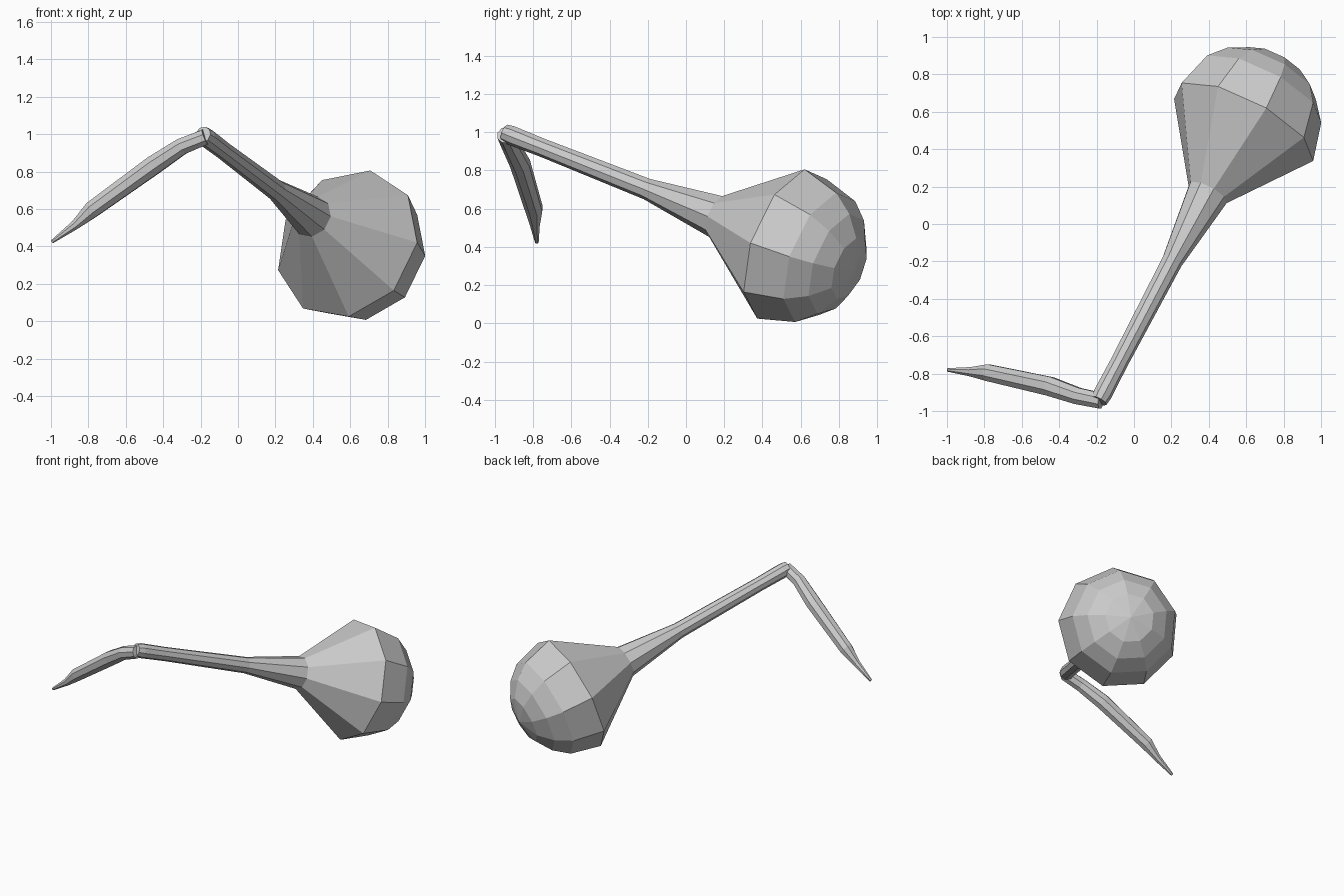
import bpy, bmesh, math
from mathutils import Vector

if "Cube" in bpy.data.objects:
    bpy.data.objects.remove(bpy.data.objects["Cube"])


def loft(name, stations, sides, ref):
    """Flat-faced tube through (centre, axis, radius) stations, closed at both ends."""
    bm = bmesh.new()
    rings = []
    for c, axis, r in stations:
        axis = axis.normalized()
        u = (ref - axis * ref.dot(axis)).normalized()
        v = axis.cross(u)
        ring = []
        for i in range(sides):
            a = 2 * math.pi * i / sides
            ring.append(bm.verts.new(c + r * (math.cos(a) * u + math.sin(a) * v)))
        rings.append(ring)
    for a, b in zip(rings, rings[1:]):
        for i in range(sides):
            j = (i + 1) % sides
            bm.faces.new((a[i], a[j], b[j], b[i]))
    bm.faces.new(rings[0][::-1])
    bm.faces.new(rings[-1])
    bmesh.ops.remove_doubles(bm, verts=bm.verts, dist=0.0005)
    bmesh.ops.recalc_face_normals(bm, faces=bm.faces)
    me = bpy.data.meshes.new(name)
    bm.to_mesh(me)
    bm.free()
    ob = bpy.data.objects.new(name, me)
    bpy.context.collection.objects.link(ob)
    return ob


# Bulb with its tapered neck and long handle, nine-sided along one axis
centre = Vector((0.585, 0.53, 0.414))
axis = Vector((0.438, 0.836, -0.33)).normalized()
R = 0.42
profile = [(-1.54, 0.049), (-0.873, 0.057), (-0.437, 0.115)]
profile += [(R * 1.01 * math.sin(math.radians(d)), R * math.cos(math.radians(d)))
            for d in (0, 30, 48, 66, 90)]
ref = Vector((0.135, 0.11, 0.396))
loft("bulb_and_handle", [(centre + axis * t, axis, r) for t, r in profile], 9, ref)

# Upper end of the handle
loft("handle_end", [(centre + axis * t, axis, r)
                    for t, r in ((-1.765, 0.046), (-1.72, 0.052), (-1.52, 0.049))], 9, ref)

# Bent, pointed arm
path = [((-0.175, -0.945, 0.985), 0.045), ((-0.30, -0.92, 0.935), 0.048),
        ((-0.45, -0.868, 0.835), 0.055), ((-0.78, -0.795, 0.597), 0.048),
        ((-0.87, -0.79, 0.515), 0.027), ((-0.995, -0.78, 0.424), 0.01)]
pts = [Vector(p) for p, r in path]
stations = []
for i, (p, r) in enumerate(path):
    d = pts[min(i + 1, len(pts) - 1)] - pts[max(i - 1, 0)]
    stations.append((pts[i], d, r))
loft("pointed_arm", stations, 8, Vector((0, 0.3, 1)))
